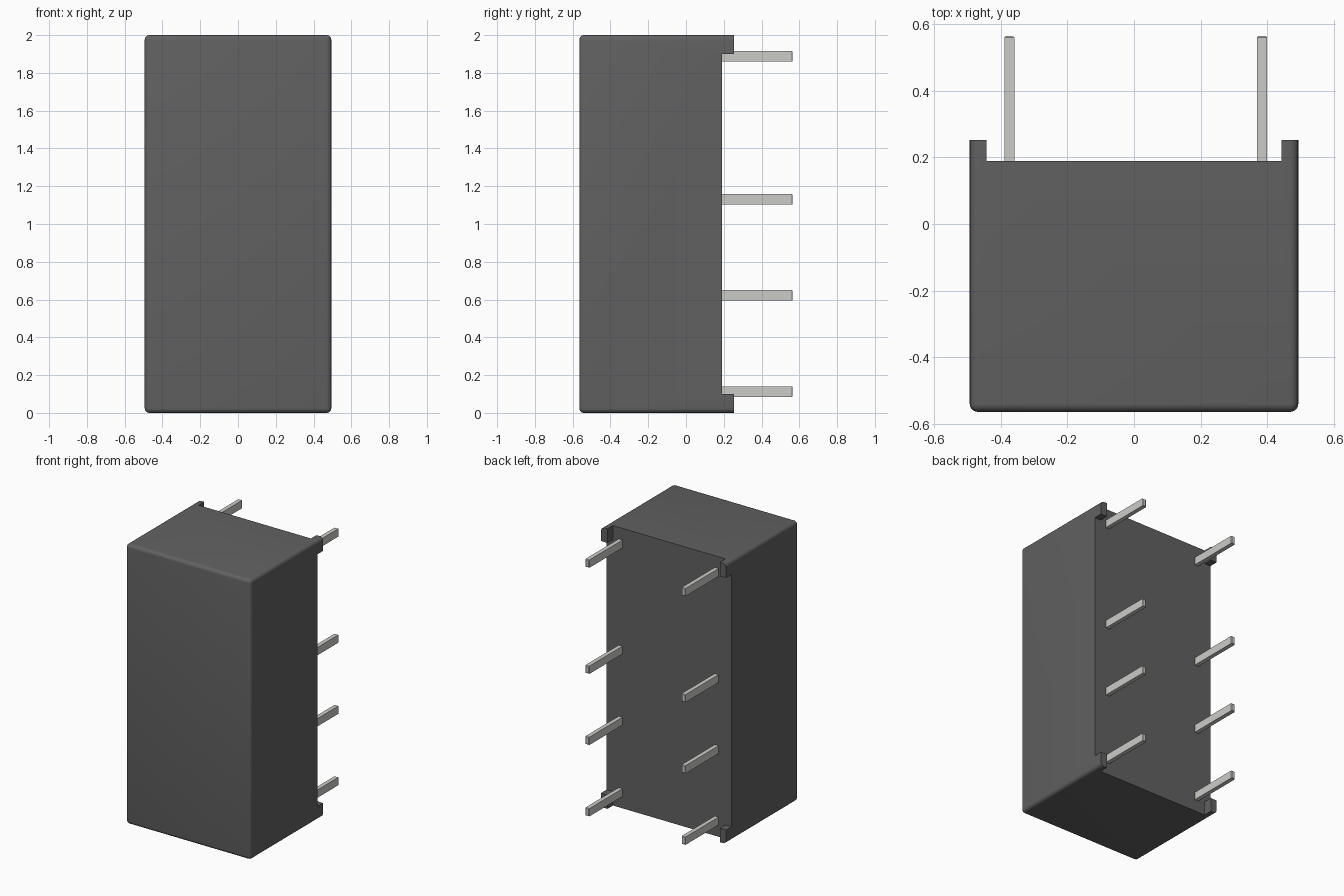
import bpy, bmesh
from mathutils import Vector

if "Cube" in bpy.data.objects:
    bpy.data.objects.remove(bpy.data.objects["Cube"])


def material(name, color):
    m = bpy.data.materials.new(name)
    m.diffuse_color = (*color, 1)
    m.use_nodes = True
    m.node_tree.nodes["Principled BSDF"].inputs["Base Color"].default_value = m.diffuse_color
    return m


def add_object(name, bm, mat=None):
    bmesh.ops.recalc_face_normals(bm, faces=bm.faces)
    mesh = bpy.data.meshes.new(name)
    bm.to_mesh(mesh)
    bm.free()
    obj = bpy.data.objects.new(name, mesh)
    bpy.context.collection.objects.link(obj)
    if mat:
        mesh.materials.append(mat)
    return obj


def box(lo, hi):
    bm = bmesh.new()
    bmesh.ops.create_cube(bm, size=1)
    lo, hi = Vector(lo), Vector(hi)
    for v in bm.verts:
        v.co = (lo + hi) / 2 + v.co * (hi - lo)
    return bm


plastic = material("dark_plastic", (0.12, 0.12, 0.12))
metal = material("pin_metal", (0.6, 0.6, 0.57))

HALF_W, FRONT, BACK, FOOT_BACK, HEIGHT = 0.494, -0.565, 0.19, 0.253, 2.0

# Housing: block with every edge rounded except the rim on the back
bm = box((-HALF_W, FRONT, 0), (HALF_W, FOOT_BACK, HEIGHT))
edges = [e for e in bm.edges if min(v.co.y for v in e.verts) < 0]
bmesh.ops.bevel(bm, geom=edges, offset=0.025, segments=5, profile=0.5,
                affect='EDGES')
housing = add_object("housing", bm, plastic)

# Plus-shaped cutter leaves four small standoff feet at the back corners
a, b, c = 0.444, 0.6, 0.9        # foot inner x, outer x, foot inner z from centre
d = 1.1
plus = [(-a, -d), (a, -d), (a, -c), (b, -c), (b, c), (a, c),
        (a, d), (-a, d), (-a, c), (-b, c), (-b, -c), (-a, -c)]
bm = bmesh.new()
face = bm.faces.new([bm.verts.new((x, BACK, z + 1)) for x, z in plus])
ext = bmesh.ops.extrude_face_region(bm, geom=[face])
bmesh.ops.translate(bm, vec=(0, 0.2, 0),
                    verts=[v for v in ext["geom"] if isinstance(v, bmesh.types.BMVert)])
cutter = add_object("standoff_cutter", bm)
cutter.hide_render = True
cutter.hide_viewport = False

mod = housing.modifiers.new("standoffs", 'BOOLEAN')
mod.operation = 'DIFFERENCE'
mod.solver = 'EXACT'
mod.object = cutter
bpy.context.view_layer.objects.active = housing
housing.select_set(True)
bpy.ops.object.modifier_apply(modifier=mod.name)
bpy.data.objects.remove(cutter)
bpy.ops.object.shade_smooth_by_angle()

# Two columns of four flat pins with slightly eased tips
for side, x in (("left", -0.375), ("right", 0.385)):
    for i, z in enumerate((0.112, 0.622, 1.13, 1.888)):
        bm = box((x - 0.015, BACK - 0.005, z - 0.028), (x + 0.015, 0.565, z + 0.028))
        tip = [e for e in bm.edges if all(v.co.y > 0.5 for v in e.verts)]
        bmesh.ops.bevel(bm, geom=tip, offset=0.004, segments=1, affect='EDGES')
        add_object(f"pin_{side}_{i + 1}", bm, metal)
